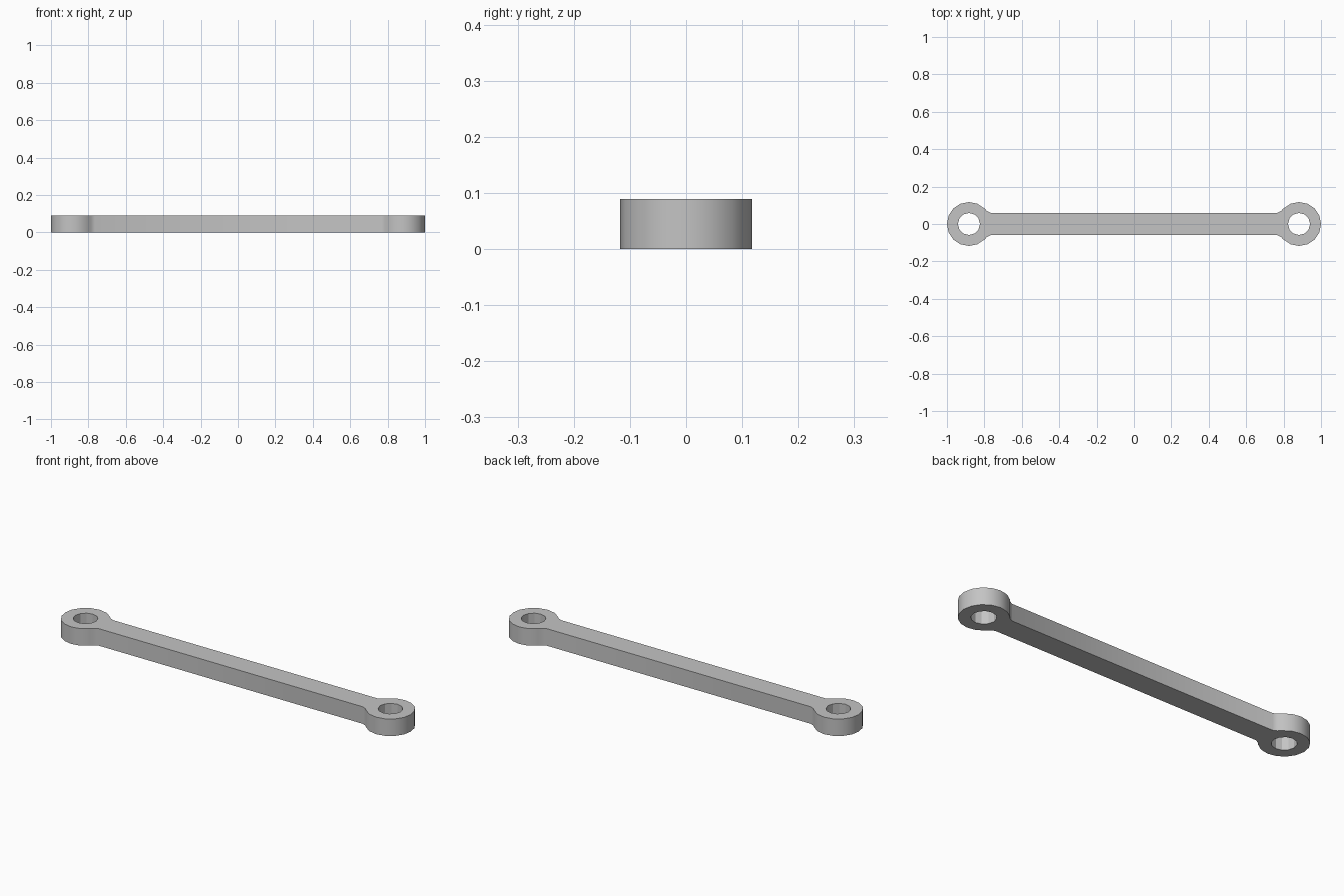
import bpy, bmesh, math
from mathutils import Vector

cube = bpy.data.objects.get("Cube")
if cube:
    bpy.data.objects.remove(cube, do_unlink=True)

RING_R, HOLE_R = 0.1175, 0.059
RING_X = 1 - RING_R
BAR_HALF = 0.0585
THICK = 0.089

mat = bpy.data.materials.new("plain grey")
mat.use_nodes = True
grey = (0.55, 0.55, 0.55, 1)
mat.diffuse_color = grey
mat.node_tree.nodes["Principled BSDF"].inputs["Base Color"].default_value = grey


def arc(cx, radius, start, step, count):
    return [(cx + radius * math.cos(math.radians(start + step * i)),
             radius * math.sin(math.radians(start + step * i))) for i in range(count)]


def add_loop(bm, points):
    verts = [bm.verts.new((x, y, 0)) for x, y in points]
    return [bm.edges.new((a, b)) for a, b in zip(verts, verts[1:] + verts[:1])]


# Outline of one end: flared neck, ring, flared neck; the other end is its half-turn
neck = [(0.765, BAR_HALF), (0.785, 0.0685)]
end = [(x, -y) for x, y in neck] + arc(RING_X, RING_R, -135, 22.5, 13) + neck[::-1]
outline = end + [(-x, -y) for x, y in end]

bm = bmesh.new()
edges = add_loop(bm, outline)
for side in (-1, 1):
    edges += add_loop(bm, arc(side * RING_X, HOLE_R, 0, 30, 12))

# Fill the profile around the holes and give it thickness
bmesh.ops.triangle_fill(bm, edges=edges, use_beauty=True, normal=Vector((0, 0, 1)))
result = bmesh.ops.extrude_face_region(bm, geom=bm.faces[:])
top = [v for v in result["geom"] if isinstance(v, bmesh.types.BMVert)]
bmesh.ops.translate(bm, verts=top, vec=(0, 0, THICK))
bmesh.ops.recalc_face_normals(bm, faces=bm.faces[:])

mesh = bpy.data.meshes.new("link_rod")
bm.to_mesh(mesh)
bm.free()
mesh.materials.append(mat)
rod = bpy.data.objects.new("link_rod", mesh)
bpy.context.collection.objects.link(rod)

# Smooth outer curves, faceted holes
bpy.ops.object.select_all(action="DESELECT")
rod.select_set(True)
bpy.context.view_layer.objects.active = rod
bpy.ops.object.shade_smooth_by_angle(angle=math.radians(28))
